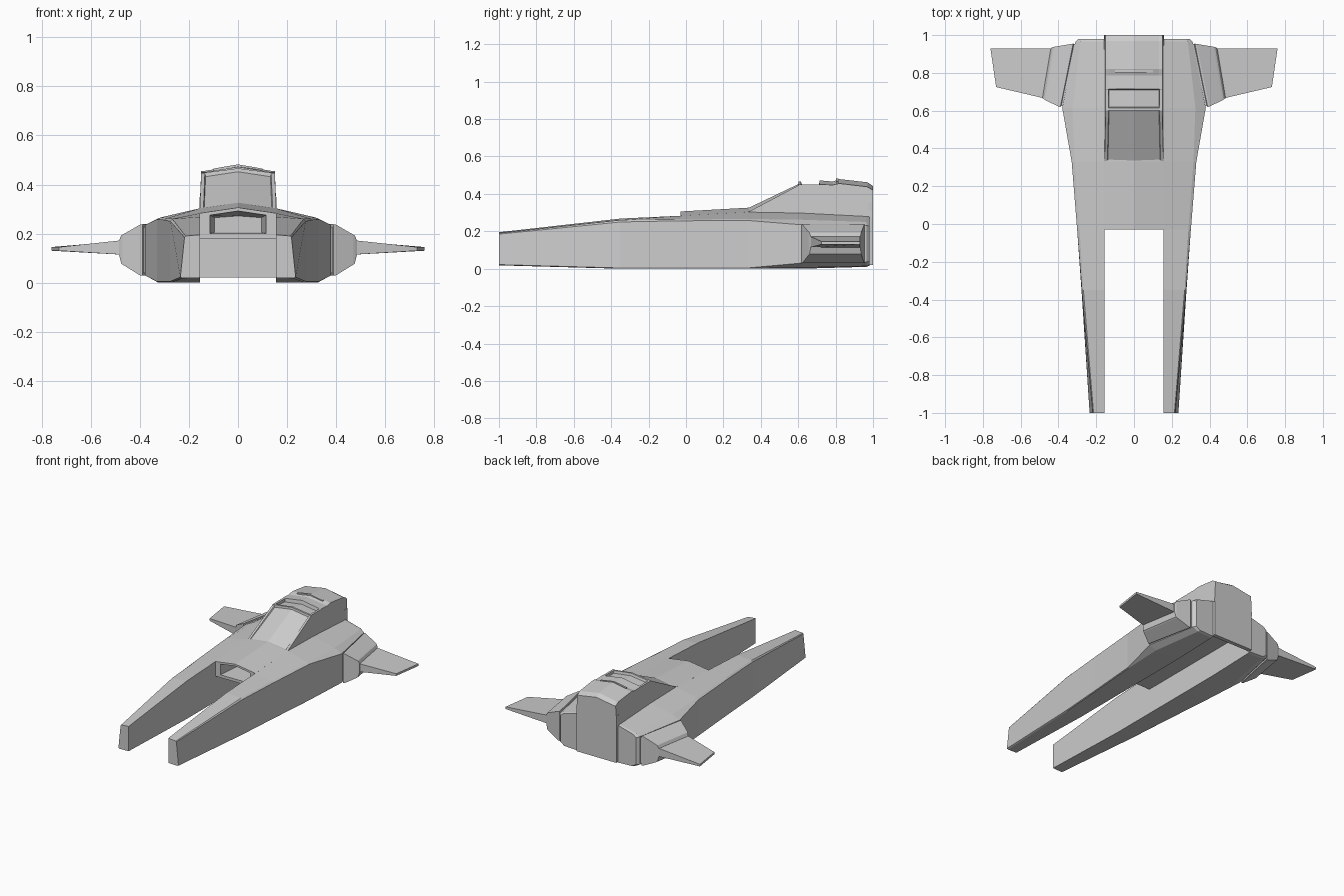
import bpy, bmesh


def loft(name, sections, mirror=False):
    """Skin a closed solid through equal-length rings of points."""
    bm = bmesh.new()
    rings = [[bm.verts.new(p) for p in s] for s in sections]
    n = len(rings[0])
    for a, b in zip(rings, rings[1:]):
        for i in range(n):
            j = (i + 1) % n
            bm.faces.new((a[i], a[j], b[j], b[i]))
    bm.faces.new(rings[0][::-1])
    bm.faces.new(rings[-1])
    bmesh.ops.recalc_face_normals(bm, faces=bm.faces)
    me = bpy.data.meshes.new(name)
    bm.to_mesh(me)
    bm.free()
    ob = bpy.data.objects.new(name, me)
    bpy.context.collection.objects.link(ob)
    if mirror:
        ob.modifiers.new("mirror", 'MIRROR')
    return ob


# Side hulls with forward prongs: y, then (x, z) of the outer profile
IN = 0.155
hull = [
    (-1.0, .02, (.225, .018), (.235, .022), (.218, .185), (.214, .19), .195),
    (-.35, .0, (.272, .0), (.278, .004), (.276, .25), (.268, .26), .268),
    (-.03, .0, (.296, .0), (.301, .004), (.301, .256), (.288, .263), .283),
    (.33, .0, (.325, .0), (.330, .004), (.330, .258), (.315, .266), .303),
    (.615, .0, (.330, .006), (.380, .03), (.380, .235), (.325, .262), .298),
    (.965, .01, (.270, .014), (.310, .035), (.310, .232), (.285, .25), .28),
    (.98, .015, (.265, .02), (.295, .04), (.295, .227), (.275, .245), .278),
]
loft("side_hull", [
    [(IN, y, zb)] + [(x, y, z) for x, z in prof] + [(IN, y, zt)]
    for y, zb, *prof, zt in hull], mirror=True)


# Centre deck with a ridged roof; its first two rings form the intake recess
def deck_ring(y, w, zb, ze, zc):
    return [(-w, y, zb), (w, y, zb), (w, y, ze), (0, y, zc), (-w, y, ze)]


loft("centre_deck", [deck_ring(*s) for s in [
    (.12, .095, .205, .265, .272),
    (-.03, .115, .200, .275, .292),
    (-.03, .156, .180, .283, .306),
    (.33, .156, .180, .303, .326),
    (.615, .156, .180, .298, .32),
    (.98, .156, .180, .278, .30),
]])


# Cockpit tower: sloped canopy, roof steps and side rails
def tower_ring(y, base, wb, wt, ze, zi, zc):
    half = [(wb, base), (wt, ze), (wt - .015, ze), (wt - .018, zi)]
    return ([(x, y, z) for x, z in half] + [(0, y, zc)]
            + [(-x, y, z) for x, z in reversed(half)])


roof = [
    (.33, .302, .300, .323), (.60, .445, .432, .452),
    (.602, .449, .449, .466), (.615, .449, .449, .466),
    (.62, .449, .432, .450), (.71, .449, .428, .447),
    (.715, .451, .451, .472), (.785, .448, .448, .466),
    (.82, .456, .456, .479), (.97, .438, .438, .462), (1.0, .42, .42, .442),
]
loft("cockpit_tower", [
    tower_ring(y, .27, .158, .15 + (.006 if y < .4 else 0), ze, zi, zc)
    for y, ze, zi, zc in roof])

# Roof vent bar
loft("roof_vent", [
    [(-.1, y, .455), (0, y, .465), (.1, y, .455),
     (.1, y, .465), (0, y, .482), (-.1, y, .465)] for y in (.803, .815)])

# Rear bulkhead closing the channel
loft("rear_bulkhead", [
    [(-.156, y, .02), (.156, y, .02), (.156, y, .35), (-.156, y, .35)]
    for y in (.972, 1.0)])


# Wing pods and wings: rings run outward, each a quad leaning in plan
def span_ring(xf, yf, xr, yr, zl, zh):
    return [(xf, yf, zl), (xr, yr, zl), (xr, yr, zh), (xf, yf, zh)]


loft("wing_pod", [span_ring(*s) for s in [
    (.300, .64, .250, .955, .040, .225),
    (.386, .625, .318, .952, .040, .226),
    (.390, .618, .322, .955, .030, .238),
    (.400, .622, .332, .953, .030, .236),
    (.468, .655, .422, .938, .072, .197),
    (.476, .660, .430, .936, .078, .192),
    (.485, .667, .440, .932, .115, .172),
]], mirror=True)
loft("wing", [span_ring(*s) for s in [
    (.470, .664, .430, .930, .114, .173),
    (.730, .725, .760, .930, .130, .145),
]], mirror=True)
